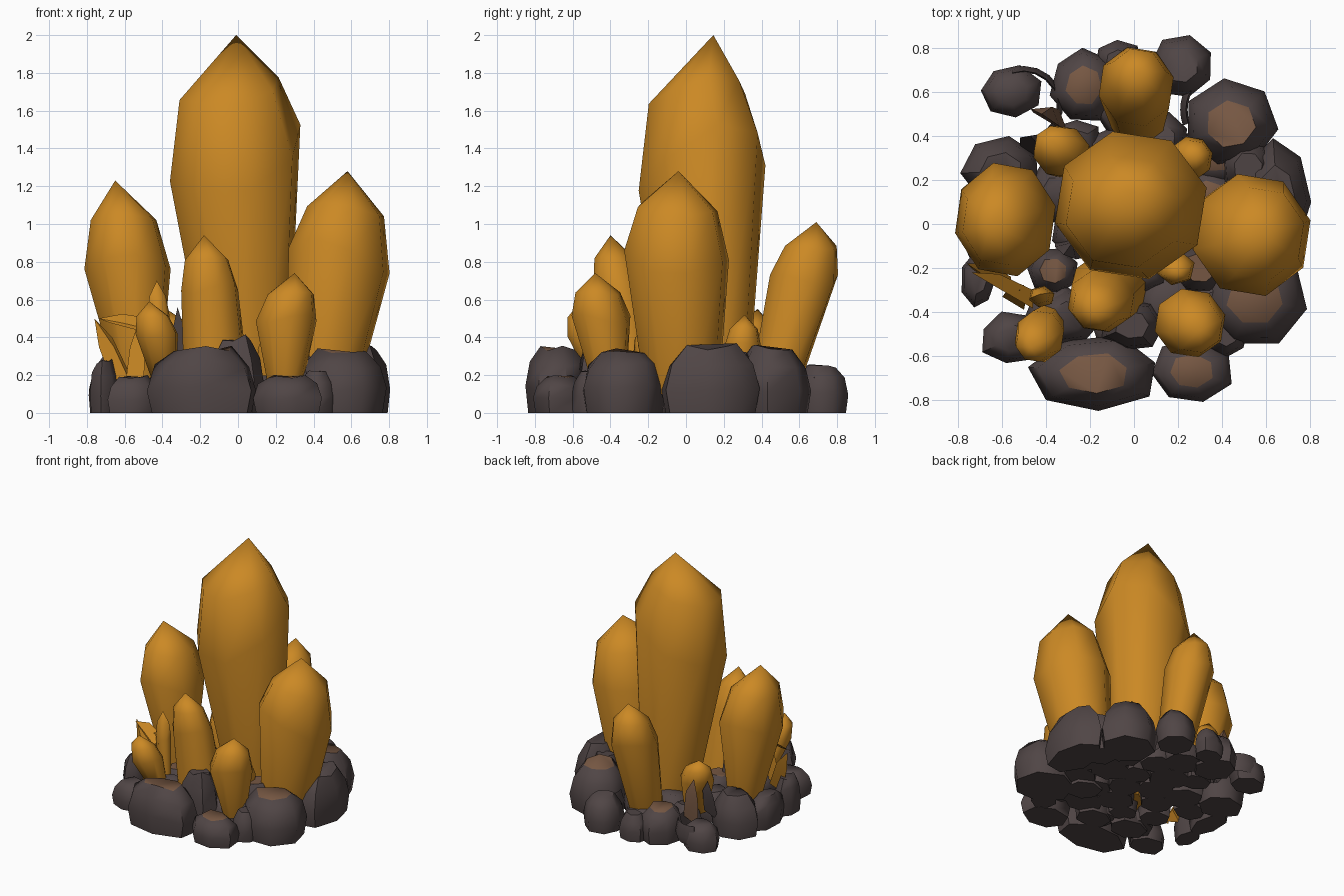
import bpy, bmesh, math, random
from mathutils import Vector

random.seed(7)
if "Cube" in bpy.data.objects:
    bpy.data.objects.remove(bpy.data.objects["Cube"], do_unlink=True)


def material(name, rgb):
    m = bpy.data.materials.new(name)
    m.use_nodes = True
    m.diffuse_color = (*rgb, 1)
    m.node_tree.nodes["Principled BSDF"].inputs["Base Color"].default_value = (*rgb, 1)
    return m


AMBER = material("amber crystal", (0.6, 0.25, 0.018))
STONE = material("dark stone", (0.08, 0.06, 0.06))
EARTH = material("brown earth", (0.18, 0.095, 0.055))


def finish(bm, name, mats, angle):
    bmesh.ops.recalc_face_normals(bm, faces=bm.faces)
    mesh = bpy.data.meshes.new(name)
    bm.to_mesh(mesh)
    bm.free()
    obj = bpy.data.objects.new(name, mesh)
    bpy.context.collection.objects.link(obj)
    for m in mats:
        mesh.materials.append(m)
    bpy.ops.object.select_all(action='DESELECT')
    obj.select_set(True)
    bpy.context.view_layer.objects.active = obj
    bpy.ops.object.shade_smooth_by_angle(angle=math.radians(angle))


def bridge(bm, rings):
    for a, b in zip(rings, rings[1:]):
        n = len(a)
        for i in range(n):
            bm.faces.new((a[i], a[(i + 1) % n], b[(i + 1) % n], b[i]))


def crystal(name, base, mid, tip, r0, rx, ry, tilt=(0, 0), shift=(0, 0), sides=8):
    """Bent shaft swelling from base to mid, then shoulder facets and a point."""
    base, mid, tip = Vector(base), Vector(mid), Vector(tip)
    bm = bmesh.new()
    cap = tip - mid
    shoulder = mid + cap * 0.55 + Vector((*shift, 0))
    k = r0 / max(rx, ry)
    rings = []
    for centre, s, lean in ((base, k, 0), (mid, 1, 1), (shoulder, 0.76, 0.4)):
        ring = []
        for i in range(sides):
            a = math.tau * (i + 0.3) / sides
            c, d = math.cos(a), math.sin(a)
            lift = lean * (tilt[0] * c + tilt[1] * d + 0.1 * cap.z * math.sin(2 * a + rx * 20))
            ring.append(bm.verts.new(centre + Vector((rx * s * c, ry * s * d, lift))))
        rings.append(ring)
    bridge(bm, rings)
    bm.faces.new(rings[0])
    point = bm.verts.new(tip)
    for i in range(sides):
        bm.faces.new((rings[-1][i], rings[-1][(i + 1) % sides], point))
    finish(bm, name, [AMBER], 70)


def rock(name, x, y, rx, ry, h, earthy=False, z=0):
    """Chunky boulder with a flat, sometimes earthy, top facet."""
    bm = bmesh.new()
    n = 7
    turn = random.random()
    spread = [random.uniform(0.92, 1.07) for _ in range(n)]
    rings = []
    for f, s in ((0, 0.93), (0.4, 1.02), (0.75, 0.88), (1, 0.54)):
        ring = []
        for i in range(n):
            a = math.tau * (i + turn) / n
            r = s * spread[i]
            dz = 0 if f == 0 else random.uniform(-0.08, 0.03) * h
            ring.append(bm.verts.new((x + rx * r * math.cos(a), y + ry * r * math.sin(a), z + f * h + dz)))
        rings.append(ring)
    bridge(bm, rings)
    bm.faces.new(rings[0])
    top = bm.faces.new(rings[-1])
    top.material_index = 1 if earthy else 0
    finish(bm, name, [STONE, EARTH], 55)


def shard(name, base, tip, width, mat):
    """Thin broken splinter."""
    base, tip = Vector(base), Vector(tip)
    bm = bmesh.new()
    side = Vector((width, -width * 0.6, 0))
    depth = Vector((0.02, 0.03, 0.03))
    corners = [base - side, base + side, base + depth * 2]
    low = [bm.verts.new(c) for c in corners]
    high = [bm.verts.new(base.lerp(tip, 0.6) + (c - base) * 0.8) for c in corners]
    bridge(bm, [low, high])
    bm.faces.new(low)
    point = bm.verts.new(tip)
    for i in range(3):
        bm.faces.new((high[i], high[(i + 1) % 3], point))
    finish(bm, name, [mat], 30)


def rim(name, centre, radius, start, end):
    """Thin curved strip left from a broken boulder."""
    bm = bmesh.new()
    steps = 8
    rings = []
    for i in range(steps + 1):
        a = math.radians(start + (end - start) * i / steps)
        rings.append([bm.verts.new((centre[0] + radius * s * math.cos(a), centre[1] + radius * s * math.sin(a), z))
                      for s, z in ((0.95, 0.04), (1.05, 0.1), (0.92, 0.19), (0.88, 0.1))])
    bridge(bm, rings)
    bm.faces.new(rings[0])
    bm.faces.new(rings[-1])
    finish(bm, name, [STONE], 60)


# Large crystals
crystal("main_crystal", (0.06, 0.13, 0.1), (-0.015, 0.085, 1.31), (-0.01, 0.145, 2.0), 0.21, 0.355, 0.345,
        (0.13, 0.1), (-0.035, -0.06))
crystal("left_crystal", (0.44, -0.02, 0.1), (0.535, -0.05, 0.82), (0.58, -0.04, 1.28), 0.2, 0.275, 0.285,
        (-0.06, -0.04), (0.01, 0))
crystal("right_crystal", (-0.52, 0.02, 0.1), (-0.585, 0.02, 0.8), (-0.65, 0.0, 1.23), 0.12, 0.235, 0.265,
        (0, 0), (0.015, 0))
crystal("back_crystal", (0.02, 0.46, 0.1), (0.01, 0.625, 0.71), (0.02, 0.69, 1.01), 0.13, 0.175, 0.185)

# Small crystals
crystal("front_middle_crystal", (-0.11, -0.29, 0.1), (-0.15, -0.35, 0.66), (-0.18, -0.4, 0.94), 0.18, 0.155, 0.145)
crystal("front_left_crystal", (0.25, -0.4, 0.1), (0.255, -0.45, 0.5), (0.3, -0.48, 0.74), 0.085, 0.165, 0.16)
crystal("front_right_crystal", (-0.38, -0.42, 0.12), (-0.43, -0.51, 0.41), (-0.47, -0.56, 0.59), 0.06, 0.115, 0.12)
crystal("back_right_crystal", (-0.28, 0.28, 0.1), (-0.33, 0.33, 0.38), (-0.38, 0.38, 0.55), 0.09, 0.13, 0.12)
crystal("back_left_crystal", (0.22, 0.26, 0.1), (0.26, 0.3, 0.36), (0.28, 0.31, 0.52), 0.08, 0.1, 0.1)
crystal("slim_crystal", (-0.4, -0.33, 0.1), (-0.42, -0.33, 0.5), (-0.43, -0.32, 0.7), 0.04, 0.06, 0.05, sides=6)
crystal("inner_crystal", (0.18, -0.18, 0.1), (0.19, -0.2, 0.33), (0.2, -0.22, 0.46), 0.07, 0.09, 0.08, sides=6)

# Outer boulders: x, y, radius x, radius y, height, earthy top
boulders = [
    (-0.18, -0.68, 0.3, 0.18, 0.35, True), (0.26, -0.67, 0.19, 0.15, 0.2, True),
    (0.55, -0.34, 0.24, 0.22, 0.34, True), (0.65, 0.13, 0.16, 0.26, 0.36, False),
    (0.44, 0.45, 0.21, 0.2, 0.35, True), (0.22, 0.72, 0.15, 0.15, 0.25, False),
    (-0.07, 0.74, 0.11, 0.1, 0.2, False), (-0.23, 0.63, 0.15, 0.17, 0.25, True),
    (-0.56, 0.6, 0.14, 0.12, 0.2, False), (-0.6, 0.24, 0.18, 0.16, 0.31, False),
    (-0.7, 0.0, 0.1, 0.2, 0.24, False), (-0.71, -0.25, 0.08, 0.13, 0.28, False),
    (-0.56, -0.52, 0.14, 0.12, 0.2, False), (-0.01, -0.46, 0.14, 0.12, 0.41, False),
    (-0.3, -0.42, 0.16, 0.13, 0.26, False), (0.42, -0.5, 0.1, 0.1, 0.22, False),
    (0.52, 0.26, 0.13, 0.13, 0.32, False), (0.3, -0.2, 0.14, 0.13, 0.3, True),
]
for i, b in enumerate(boulders):
    rock(f"boulder_{i + 1}", *b)

# Inner rubble filling the gaps between crystals
for i in range(22):
    a = i * 2.4
    d = 0.12 * math.sqrt(i + 0.5)
    r = random.uniform(0.11, 0.17)
    rock(f"rubble_{i + 1}", d * math.cos(a), d * math.sin(a), r, r * 0.9,
         random.uniform(0.14, 0.26), i % 4 == 0, 0.02)

# Splinters of crystal and stone
shard("amber_splinter_upper", (-0.6, -0.3, 0.12), (-0.76, -0.18, 0.5), 0.05, AMBER)
shard("amber_splinter_lower", (-0.55, -0.36, 0.12), (-0.52, -0.3, 0.5), 0.05, AMBER)
shard("amber_splinter_flat", (-0.5, -0.36, 0.44), (-0.74, -0.22, 0.5), 0.04, AMBER)
shard("earth_splinter", (-0.38, 0.46, 0.1), (-0.42, 0.5, 0.46), 0.08, EARTH)
shard("stone_splinter_right", (-0.3, -0.12, 0.1), (-0.32, -0.14, 0.56), 0.06, STONE)
shard("stone_splinter_back", (-0.45, 0.3, 0.1), (-0.47, 0.4, 0.42), 0.07, STONE)

# Remains of broken boulders
rim("broken_rim_right", (-0.5, 0.54), 0.17, -50, 110)
rim("broken_rim_left", (0.42, 0.52), 0.2, 120, 200)
